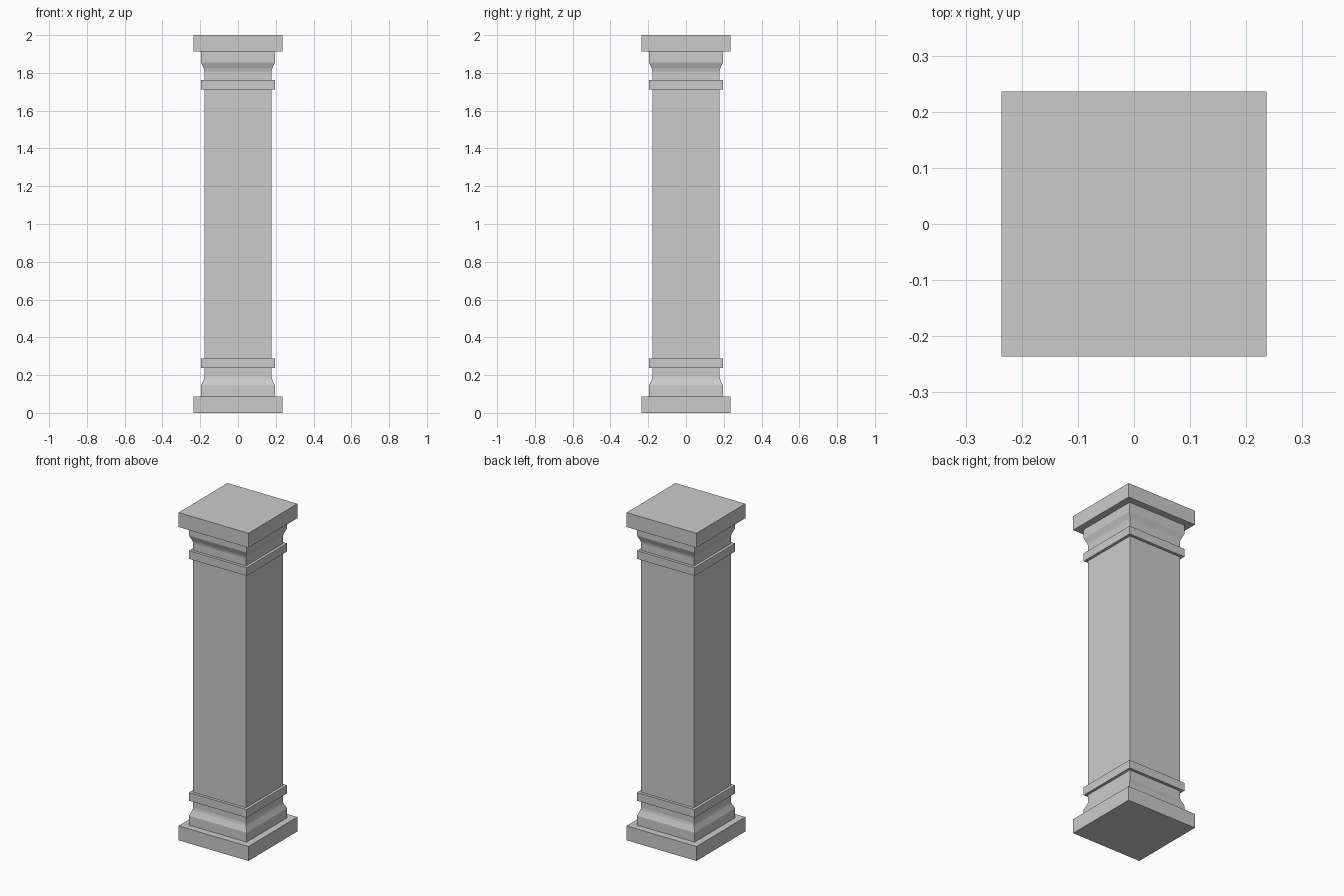
import bpy, bmesh

if "Cube" in bpy.data.objects:
    bpy.data.objects.remove(bpy.data.objects["Cube"])

HEIGHT = 2.0


def square_loft(name, profile):
    """Stack square rings given as (half width, z) and close both ends."""
    bm = bmesh.new()
    rings = [[bm.verts.new((sx * r, sy * r, z))
              for sx, sy in ((-1, -1), (1, -1), (1, 1), (-1, 1))]
             for r, z in profile]
    for a, b in zip(rings, rings[1:]):
        for i in range(4):
            j = (i + 1) % 4
            bm.faces.new((a[i], a[j], b[j], b[i]))
    bm.faces.new(rings[0])
    bm.faces.new(rings[-1])
    bmesh.ops.recalc_face_normals(bm, faces=bm.faces)
    mesh = bpy.data.meshes.new(name)
    bm.to_mesh(mesh)
    bm.free()
    obj = bpy.data.objects.new(name, mesh)
    bpy.context.collection.objects.link(obj)
    return obj


# Profiles of the base parts; the capital is the same set upside down
SHAFT = 0.178
parts = {
    "plinth": [(0.236, 0), (0.236, 0.088)],
    "moulding": [(0.195, 0.088), (0.195, 0.145), (0.181, 0.178),
                 (SHAFT, 0.192), (SHAFT, 0.237)],
    "band": [(0.195, 0.237), (0.195, 0.287)],
}
for part, profile in parts.items():
    square_loft("base_" + part, profile)
    square_loft("capital_" + part, [(r, HEIGHT - z) for r, z in profile])

# Plain square shaft between the two bands
square_loft("shaft", [(SHAFT, 0.287), (SHAFT, HEIGHT - 0.287)])
